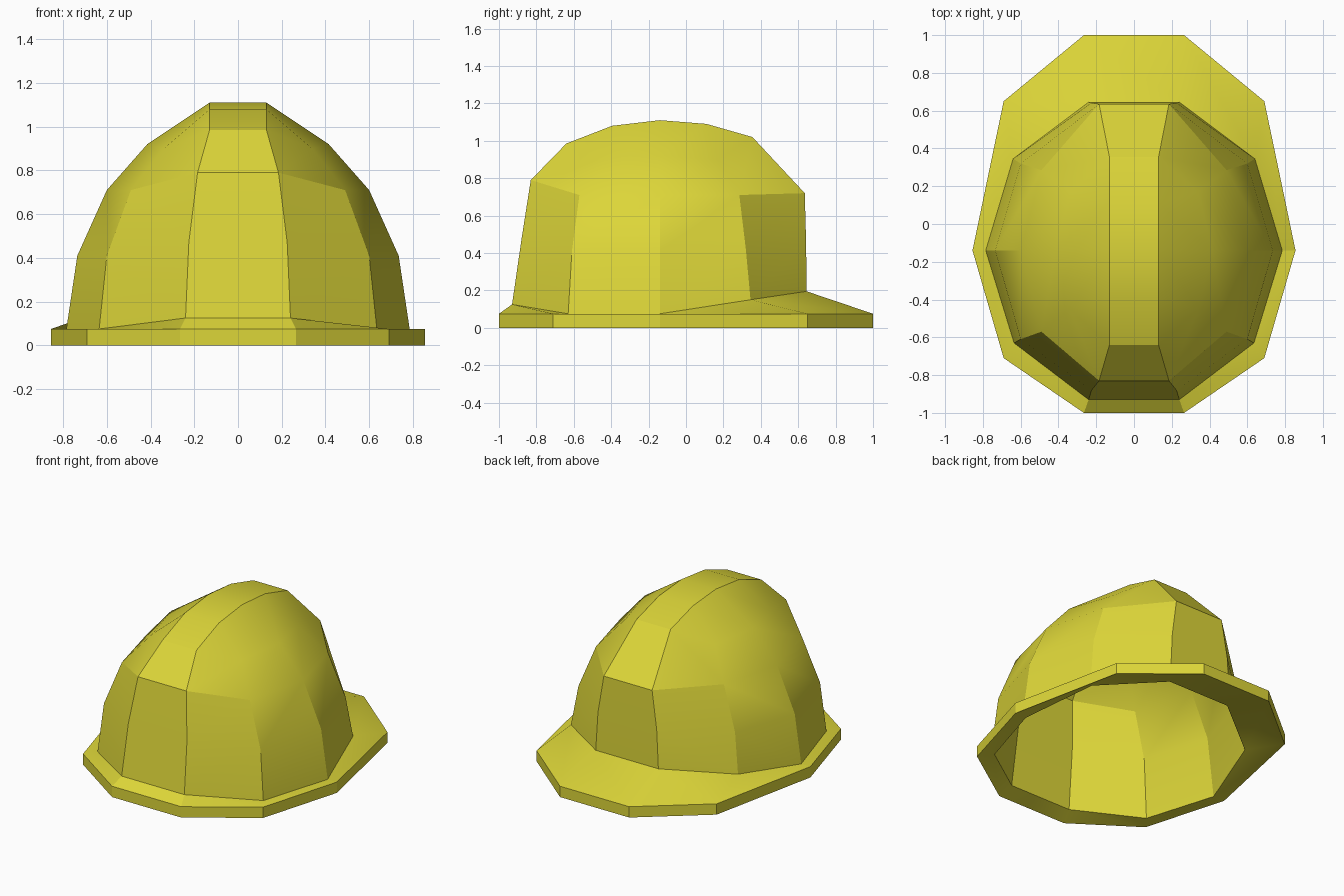
import bpy, bmesh
from mathutils import Vector

if "Cube" in bpy.data.objects:
    bpy.data.objects.remove(bpy.data.objects["Cube"])

yellow = bpy.data.materials.new("yellow_plastic")
yellow.diffuse_color = (0.72, 0.67, 0.04, 1)
yellow.use_nodes = True
yellow.node_tree.nodes["Principled BSDF"].inputs["Base Color"].default_value = yellow.diffuse_color

# Right-hand ribs of the dome, base to crown (x, y, z), front to back
FRONT = [(.24, -.93, .125), (.225, -.88, .47), (.185, -.83, .79), (.13, -.64, .985)]
FRONT_DIAG = [(.635, -.63, .075), (.60, -.61, .41), (.49, -.57, .71), (.34, -.45, .90), (.13, -.395, 1.08)]
SIDE = [(.785, -.14, .075), (.735, -.14, .41), (.60, -.14, .71), (.415, -.14, .92), (.13, -.14, 1.11)]
BACK_DIAG = [(.64, .345, .15), (.60, .32, .42), (.49, .285, .71), (.34, .17, .90), (.13, .11, 1.09)]
BACK = [(.24, .645, .195), (.225, .642, .46), (.185, .635, .72), (.13, .355, 1.02)]
RIBS = [FRONT, FRONT_DIAG, SIDE, BACK_DIAG, BACK]
BRIM = [(.265, -1), (.69, -.71), (.855, -.14), (.69, .65), (.265, 1)]
CENTRE = Vector((0, -.14, 0))
DROP = Vector((0, 0, .075))


def finish(name, faces, flip=False):
    bm = bmesh.new()
    for f in faces:
        bm.faces.new([bm.verts.new(p) for p in f])
    bmesh.ops.remove_doubles(bm, verts=bm.verts, dist=1e-4)
    bmesh.ops.recalc_face_normals(bm, faces=bm.faces)
    # open shells: orient by the direction away from the head
    up = sum((f.normal.dot(f.calc_center_median() - CENTRE) * f.calc_area() for f in bm.faces))
    if (up < 0) != flip:
        bmesh.ops.reverse_faces(bm, faces=bm.faces)
    me = bpy.data.meshes.new(name)
    bm.to_mesh(me)
    bm.free()
    ob = bpy.data.objects.new(name, me)
    me.materials.append(yellow)
    bpy.context.collection.objects.link(ob)
    bpy.ops.object.select_all(action='DESELECT')
    ob.select_set(True)
    bpy.context.view_layer.objects.active = ob
    bpy.ops.object.shade_smooth_by_angle(angle=0.42)
    return ob


def mirror(p):
    return Vector((-p[0], p[1], p[2]))


def shell(ribs):
    half = []
    for a, b in zip(ribs, ribs[1:]):
        n = min(len(a), len(b))
        for i in range(n - 1):
            half.append([a[i], b[i], b[i + 1], a[i + 1]])
        # triangle where a short end rib meets the crown
        if len(a) < len(b):
            half.append([a[-1], b[-2], b[-1]])
        elif len(a) > len(b):
            half.append([a[-2], b[-1], a[-1]])
    # central strip running front to back over the crown
    strip = ribs[0] + [r[-1] for r in ribs[1:-1]] + ribs[-1][::-1]
    mid = [[p, q, mirror(q), mirror(p)] for p, q in zip(strip, strip[1:])]
    return half + [[mirror(p) for p in f] for f in half] + mid


def loop(points):
    return points + [mirror(p) for p in reversed(points)]


# Outer and inner dome surfaces
outer = [[Vector(p) for p in r] for r in RIBS]
inner = [[CENTRE + (p - CENTRE) * .98 for p in r] for r in outer]
for rib_in, rib_out in zip(inner, outer):
    rib_in[0] = CENTRE + (rib_out[0] - CENTRE) * .98
    rib_in[0].z = rib_out[0].z - DROP.z
finish("dome", shell(outer))
finish("dome_lining", shell(inner), flip=True)

# Brim: sloped top, upright edge, sloped underside
rings = [loop([r[0] for r in outer]),
         loop([Vector((x, y, .075)) for x, y in BRIM]),
         loop([Vector((x, y, 0)) for x, y in BRIM]),
         loop([r[0] for r in inner])]
faces = []
for a, b in zip(rings, rings[1:]):
    for i in range(10):
        j = (i + 1) % 10
        faces.append([a[i], a[j], b[j], b[i]])
finish("brim", faces)
